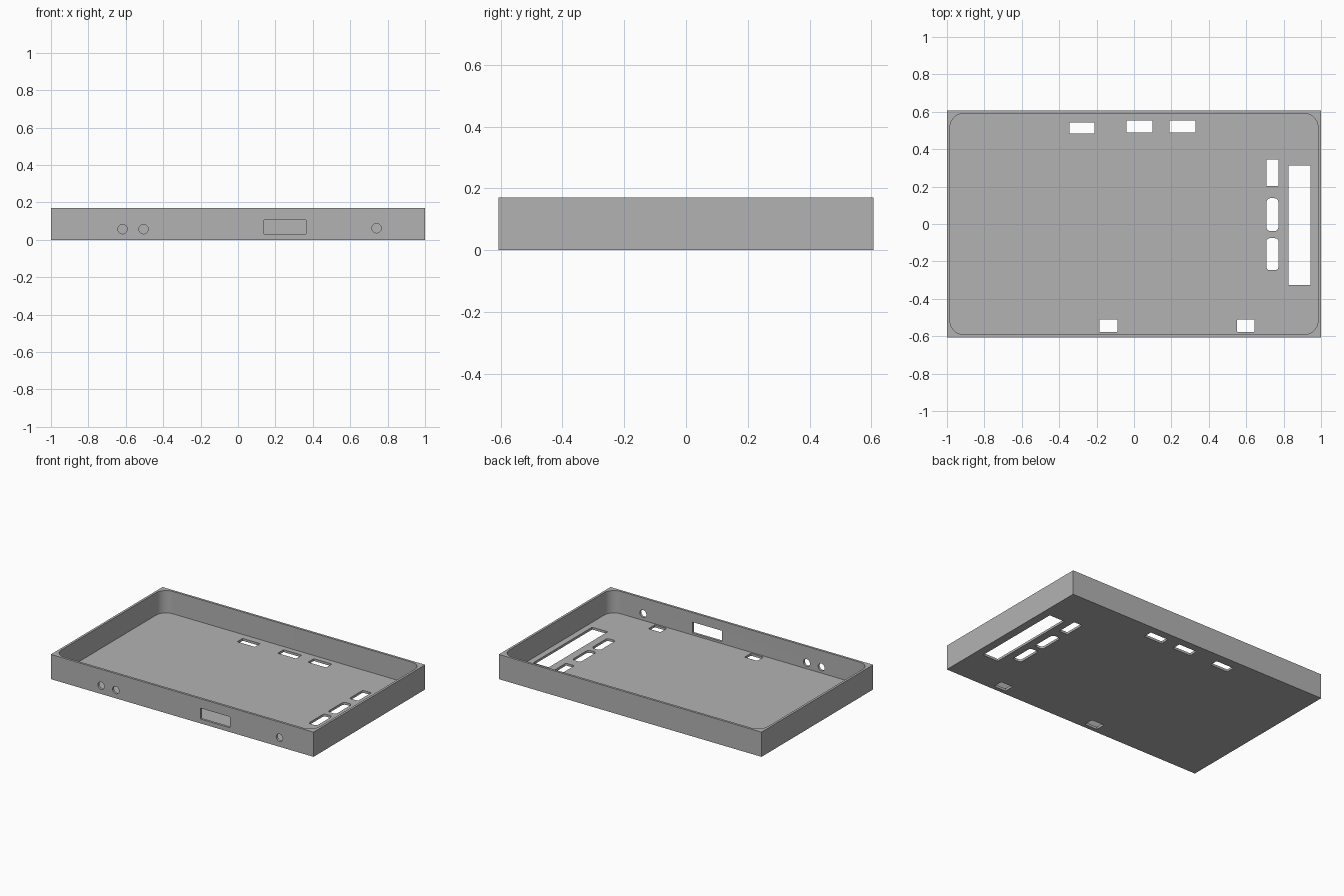
import bpy, bmesh, math
from mathutils import Matrix, Vector

if "Cube" in bpy.data.objects:
    bpy.data.objects.remove(bpy.data.objects["Cube"])

HX, HY, H = 1.0, 0.607, 0.17    # half length, half width, height
WALL, FLOOR = 0.016, 0.016

grey = bpy.data.materials.new("plain grey")
grey.diffuse_color = (0.45, 0.45, 0.45, 1)
grey.use_nodes = True
grey.node_tree.nodes["Principled BSDF"].inputs["Base Color"].default_value = grey.diffuse_color


def rounded_rect(x0, x1, y0, y1, r, n=8):
    """Counter-clockwise outline with rounded corners."""
    pts = []
    for i, (cx, cy) in enumerate([(x1 - r, y1 - r), (x0 + r, y1 - r),
                                  (x0 + r, y0 + r), (x1 - r, y0 + r)]):
        for k in range(n + 1):
            a = math.pi / 2 * (i + k / n)
            pts.append((cx + r * math.cos(a), cy + r * math.sin(a)))
    return pts


def prism(bm, pts, z0, z1, matrix=Matrix()):
    """Closed prism over an outline, placed by a matrix."""
    low = [bm.verts.new(matrix @ Vector((x, y, z0))) for x, y in pts]
    high = [bm.verts.new(matrix @ Vector((x, y, z1))) for x, y in pts]
    bm.faces.new(low[::-1])
    bm.faces.new(high)
    for i in range(len(pts)):
        j = (i + 1) % len(pts)
        bm.faces.new((low[i], low[j], high[j], high[i]))


def make_object(name, bm):
    bmesh.ops.recalc_face_normals(bm, faces=bm.faces)
    mesh = bpy.data.meshes.new(name)
    bm.to_mesh(mesh)
    bm.free()
    mesh.materials.append(grey)
    ob = bpy.data.objects.new(name, mesh)
    bpy.context.collection.objects.link(ob)
    return ob


# Solid outer block
bm = bmesh.new()
prism(bm, [(-HX, -HY), (HX, -HY), (HX, HY), (-HX, HY)], 0, H)
tray = make_object("case_tray", bm)

# Cavity with rounded corners
bm = bmesh.new()
ix, iy = HX - WALL, HY - WALL
prism(bm, rounded_rect(-ix, ix, -iy, iy, 0.075, 12), FLOOR, H + 0.1)
cavity = make_object("cavity_cutter", bm)

# Floor slots: x0, x1, y0, y1, corner radius
slots = [
    (-0.345, -0.211, 0.484, 0.543, 0.004),
    (-0.04, 0.098, 0.49, 0.553, 0.004),
    (0.19, 0.328, 0.49, 0.553, 0.004),
    (0.708, 0.772, 0.202, 0.346, 0.006),
    (0.708, 0.772, -0.038, 0.138, 0.022),
    (0.708, 0.772, -0.247, -0.076, 0.018),
    (0.825, 0.943, -0.327, 0.314, 0.004),
    (-0.185, -0.089, -0.578, -0.51, 0.004),
    (0.552, 0.643, -0.578, -0.51, 0.004),
]
bm = bmesh.new()
for x0, x1, y0, y1, r in slots:
    prism(bm, rounded_rect(x0, x1, y0, y1, r, 5), -0.05, FLOOR + 0.005)

# Front wall openings: one window and three round holes
to_front = Matrix.Rotation(math.pi / 2, 4, 'X')   # outline y becomes z, depth becomes -y
d0, d1 = HY - WALL - 0.005, HY + 0.05
prism(bm, [(0.138, 0.03), (0.364, 0.03), (0.364, 0.105), (0.138, 0.105)], d0, d1, to_front)
for cx, cz in [(-0.617, 0.057), (-0.505, 0.057), (0.741, 0.062)]:
    ring = [(cx + 0.025 * math.cos(math.tau * i / 32),
             cz + 0.025 * math.sin(math.tau * i / 32)) for i in range(32)]
    prism(bm, ring, d0, d1, to_front)
openings = make_object("openings_cutter", bm)

# Cut and clean up
bpy.context.view_layer.objects.active = tray
for cutter in (cavity, openings):
    mod = tray.modifiers.new(cutter.name, 'BOOLEAN')
    mod.operation = 'DIFFERENCE'
    mod.solver = 'EXACT'
    mod.object = cutter
    bpy.ops.object.modifier_apply(modifier=mod.name)
    bpy.data.objects.remove(cutter)

bpy.ops.object.select_all(action='DESELECT')
tray.select_set(True)
bpy.ops.object.shade_smooth_by_angle(angle=math.radians(30))
